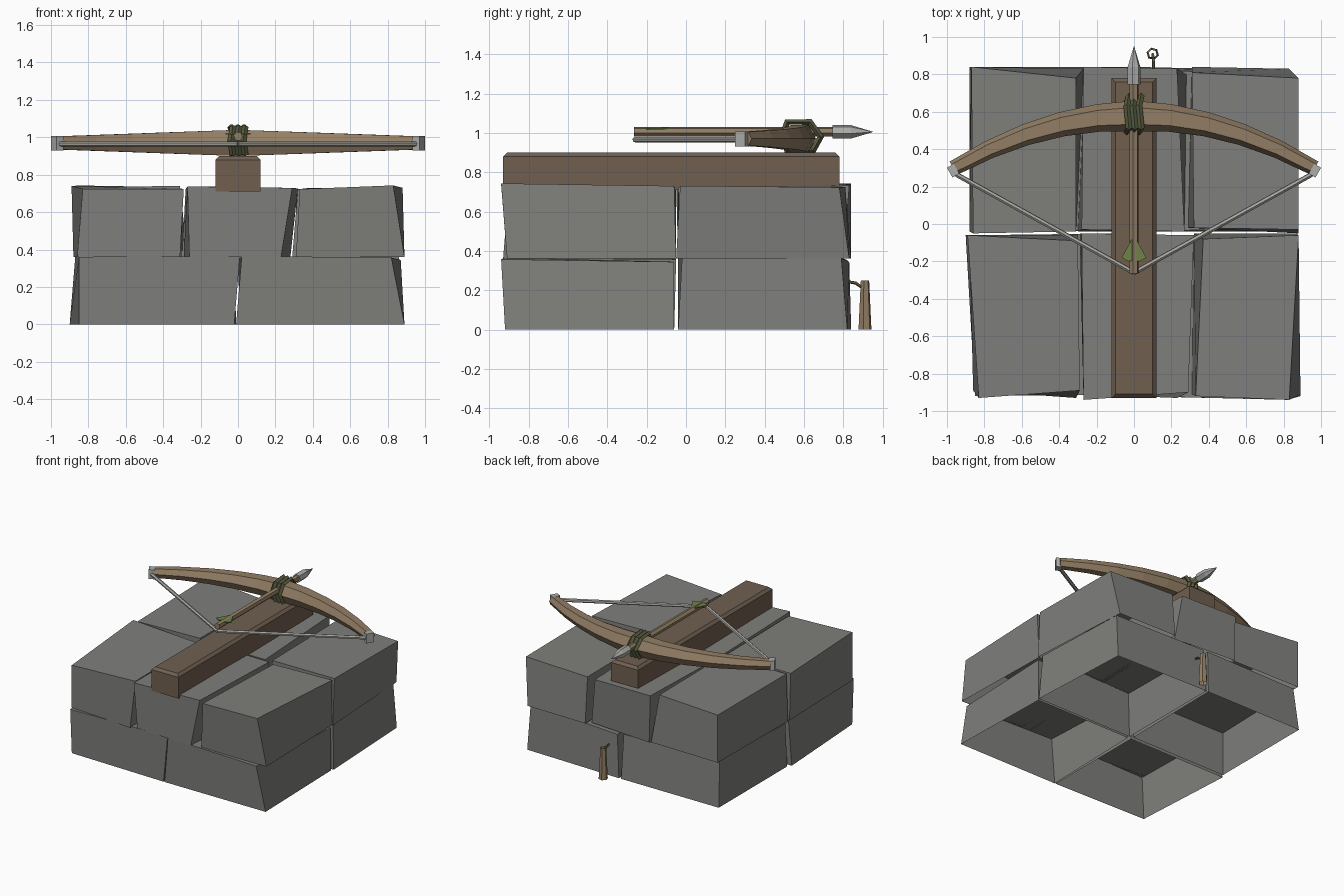
import bpy, random
from math import cos, sin, pi, radians
from mathutils import Vector

if "Cube" in bpy.data.objects:
    bpy.data.objects.remove(bpy.data.objects["Cube"])

random.seed(4)


def material(name, r, g, b):
    m = bpy.data.materials.new(name)
    m.diffuse_color = (r, g, b, 1)
    m.use_nodes = True
    m.node_tree.nodes["Principled BSDF"].inputs["Base Color"].default_value = m.diffuse_color
    return m


STONE = material("stone", 0.21, 0.21, 0.20)
DARK_WOOD = material("dark_wood", 0.16, 0.115, 0.08)
WOOD = material("wood", 0.29, 0.21, 0.13)
STEEL = material("steel", 0.42, 0.42, 0.41)
ROPE = material("rope", 0.11, 0.12, 0.055)
CORD = material("cord", 0.40, 0.39, 0.36)
FEATHER = material("feather", 0.15, 0.23, 0.06)


def loft(name, rings, mat, start=True, end=True, loop=False):
    """Skin a list of equal-sized rings; optionally cap the ends or close the loop."""
    n, count = len(rings[0]), len(rings)
    verts = [tuple(p) for ring in rings for p in ring]
    faces = []
    for i in range(count if loop else count - 1):
        a, b = i * n, (i + 1) % count * n
        faces += [(a + j, a + (j + 1) % n, b + (j + 1) % n, b + j) for j in range(n)]
    if start and not loop:
        faces.append(tuple(reversed(range(n))))
    if end and not loop:
        faces.append(tuple(range((count - 1) * n, count * n)))
    me = bpy.data.meshes.new(name)
    me.from_pydata(verts, [], faces)
    me.materials.append(mat)
    ob = bpy.data.objects.new(name, me)
    bpy.context.collection.objects.link(ob)
    return ob


def circle(centre, axis, radius, sides):
    axis = Vector(axis).normalized()
    u = axis.orthogonal().normalized()
    v = axis.cross(u)
    return [Vector(centre) + radius * (cos(2 * pi * k / sides) * u + sin(2 * pi * k / sides) * v)
            for k in range(sides)]


def rod(name, a, b, radius_a, radius_b, sides, mat, caps=True):
    d = Vector(b) - Vector(a)
    return loft(name, [circle(a, d, radius_a, sides), circle(b, d, radius_b, sides)], mat, caps, caps)


def rect(x0, x1, y0, y1, z):
    return [(x0, y0, z), (x1, y0, z), (x1, y1, z), (x0, y1, z)]


def stone(name, base, top, z0, z1):
    """Rough block, open underneath: corners run front-left, front-right, back-right, back-left."""
    lower = [(x, y, z0) for x, y in base]
    upper = [(x, y, z1 - random.uniform(0, 0.025)) for x, y in top]
    loft(name, [lower, upper], STONE, start=False)


# Lower course of four stones
lower_stones = [
    ([(-.85, -.90), (-.02, -.92), (-.02, -.06), (-.90, -.06)],
     [(-.85, -.92), (.01, -.91), (-.04, -.05), (-.87, -.06)]),
    ([(-.01, -.92), (.89, -.92), (.87, -.06), (.01, -.06)],
     [(.02, -.92), (.82, -.94), (.87, -.06), (.00, -.08)]),
    ([(-.88, -.03), (-.02, -.03), (-.01, .84), (-.88, .84)],
     [(-.87, -.02), (-.03, -.04), (-.02, .82), (-.86, .80)]),
    ([(.01, -.04), (.88, -.04), (.84, .82), (.01, .84)],
     [(.02, -.04), (.86, -.02), (.83, .79), (.03, .83)]),
]
for i, (base, top) in enumerate(lower_stones):
    stone(f"lower_stone_{i + 1}", base, top, 0, 0.367)

# Upper course of six stones
upper_stones = [
    ([(-.86, -.89), (-.31, -.93), (-.30, -.06), (-.88, -.06)],
     [(-.83, -.93), (-.29, -.89), (-.30, -.09), (-.89, -.06)]),
    ([(-.26, -.91), (.23, -.93), (.28, -.06), (-.29, -.05)],
     [(-.27, -.94), (.29, -.90), (.32, -.06), (-.28, -.05)]),
    ([(.31, -.91), (.89, -.91), (.87, -.05), (.32, -.05)],
     [(.33, -.92), (.83, -.94), (.88, -.06), (.37, -.08)]),
    ([(-.88, -.04), (-.31, -.04), (-.27, .83), (-.87, .84)],
     [(-.86, -.05), (-.31, -.04), (-.31, .78), (-.87, .84)]),
    ([(-.30, -.04), (.27, -.03), (.28, .80), (-.26, .84)],
     [(-.28, -.03), (.27, -.04), (.23, .83), (-.27, .84)]),
    ([(.29, -.02), (.88, -.05), (.83, .83), (.31, .84)],
     [(.32, -.02), (.88, -.03), (.88, .78), (.31, .81)]),
]
for i, (base, top) in enumerate(upper_stones):
    stone(f"upper_stone_{i + 1}", base, top, 0.36, 0.745)

# Beam with chamfered top
loft("stock_beam", [rect(-.12, .12, -.93, .78, .71),
                    rect(-.12, .12, -.93, .78, .88),
                    rect(-.10, .10, -.91, .76, .90)], DARK_WOOD)

# Tapered six-sided bow limbs
section = [(.082, 0), (.045, .07), (-.045, .07), (-.082, 0), (-.045, -.07), (.045, -.07)]
rings = []
for i in range(11):
    x = -0.965 + 1.93 * i / 10
    s = 1 - 0.5 * abs(x) / 0.965
    normal = Vector((0.62 * x, 1, 0)).normalized()
    mid = Vector((x, 0.578 - 0.30 * x * x, 0.97))
    rings.append([mid + normal * (a * s) + Vector((0, 0, b * s)) for a, b in section])
loft("bow", rings, WOOD)

# Metal tips and drawn string on both sides
for side, name in ((-1, "left"), (1, "right")):
    t = radians(-30 * side)
    c = Vector((0.967 * side, 0.285, 0.97))
    u, v = Vector((cos(t), sin(t), 0)), Vector((-sin(t), cos(t), 0))
    loft(f"bow_tip_{name}", [[c + u * a + v * b + Vector((0, 0, z))
                              for a, b in ((-.021, -.03), (.021, -.03), (.021, .03), (-.021, .03))]
                             for z in (-.04, .036)], STEEL)
    rod(f"bowstring_{name}", (0.95 * side, 0.265, 0.965), (0, -0.26, 0.965), .014, .014, 6, CORD)

# Rope lashings around bow and bolt
loop_points = [(.49, .98), (.515, 1.055), (.63, 1.055), (.685, .98), (.645, .91), (.515, .91)]
for k, x in enumerate((-.033, 0, .033)):
    rings = []
    for j, (y, z) in enumerate(loop_points):
        out = Vector((0, y - .585, z - .98)).normalized() * .017
        p = Vector((x + (.006 if j % 2 else -.006), y, z))
        rings.append([p + out, p + Vector((.017, 0, 0)), p - out, p - Vector((.017, 0, 0))])
    loft(f"lashing_{k + 1}", rings, ROPE, loop=True)

# Bolt: shaft, head and feathers
rod("bolt_shaft", (0, -.265, 1.005), (0, .77, 1.005), .025, .025, 6, WOOD)
loft("bolt_head", [circle((0, y, 1.005), (0, 1, 0), r, 6)
                   for y, r in ((.745, .036), (.84, .035), (.95, .001))], STEEL)
for side, name in ((-1, "left"), (1, "right")):
    outline = [(0, -.06), (.066 * side, -.18), (.03 * side, -.20), (0, -.19)]
    loft(f"feather_{name}", [[(x, y, z + .006) for x, y in outline]
                             for z in (1.010, 1.018)], FEATHER)

# Small hanging handle at the back: open tapered tube, cord link
rod("trigger_handle", (.10, .91, 0), (.10, .91, .25), .034, .022, 6, WOOD, caps=False)
rod("handle_cord_upper", (.105, .79, .25), (.105, .87, .235), .008, .008, 5, ROPE)
rod("handle_cord_lower", (.105, .86, .238), (.10, .91, .205), .008, .008, 5, ROPE)
